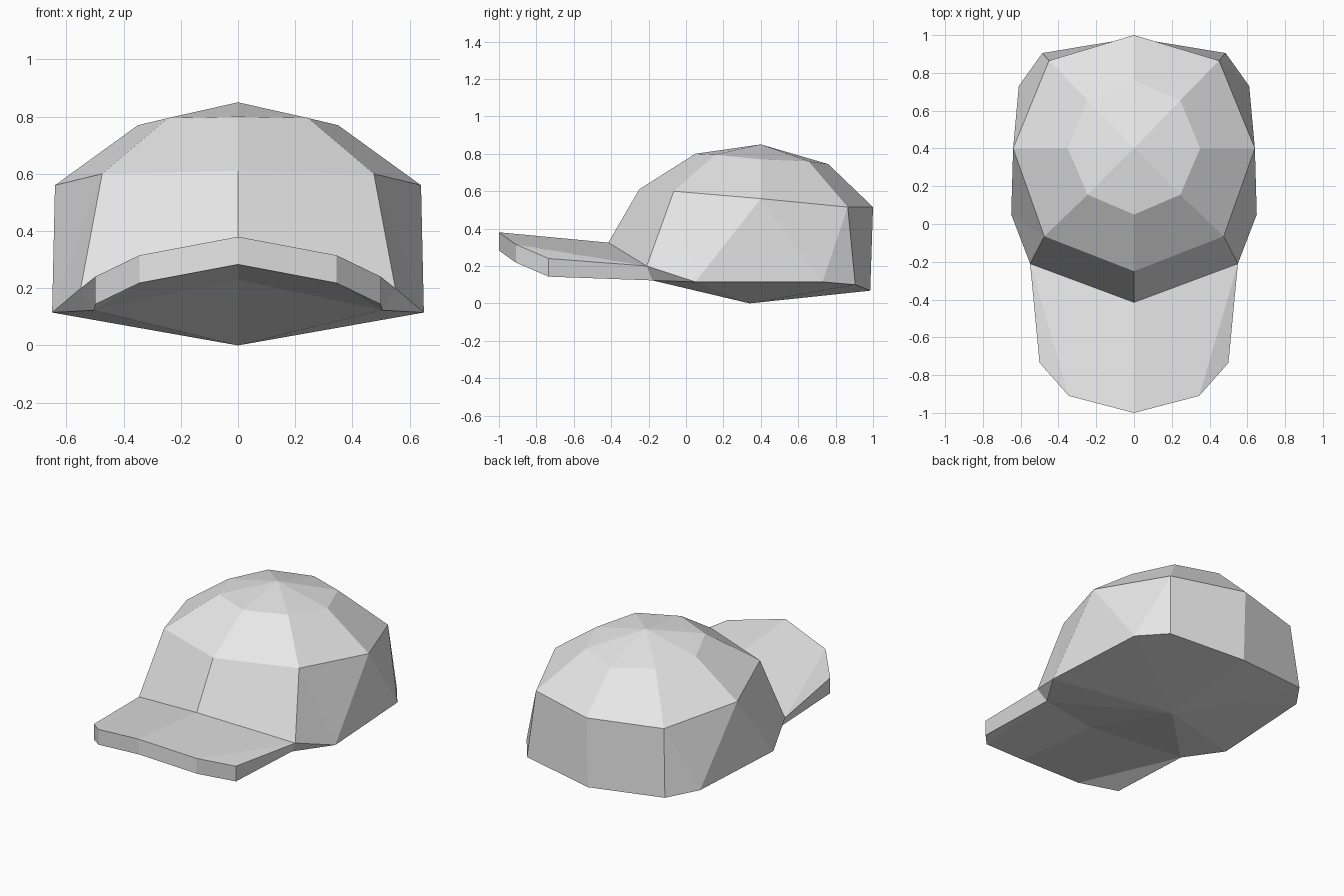
import bpy
import bmesh
from mathutils import Vector

# Remove the default cube
cube = bpy.data.objects.get("Cube")
if cube:
    bpy.data.objects.remove(cube, do_unlink=True)

# Single cloth colour
cloth = bpy.data.materials.new("light_grey_cloth")
cloth.use_nodes = True
grey = (0.8, 0.8, 0.8, 1)
cloth.diffuse_color = grey
cloth.node_tree.nodes["Principled BSDF"].inputs["Base Color"].default_value = grey


def build_mirrored(name, polygons):
    """Make a flat-shaded object from the +x half of its faces, mirrored in x."""
    bm = bmesh.new()
    for polygon in polygons:
        bm.faces.new([bm.verts.new(point) for point in polygon])
    bmesh.ops.remove_doubles(bm, verts=bm.verts[:], dist=0.001)
    geometry = bm.verts[:] + bm.edges[:] + bm.faces[:]
    bmesh.ops.mirror(bm, geom=geometry, axis="X", merge_dist=0.001)
    bmesh.ops.remove_doubles(bm, verts=bm.verts[:], dist=0.001)
    bmesh.ops.recalc_face_normals(bm, faces=bm.faces[:])
    mesh = bpy.data.meshes.new(name)
    bm.to_mesh(mesh)
    bm.free()
    mesh.materials.append(cloth)
    obj = bpy.data.objects.new(name, mesh)
    bpy.context.scene.collection.objects.link(obj)
    return obj


def bridge(first, second):
    """Quads between two rows of points of equal length."""
    return [(first[i], first[i + 1], second[i + 1], second[i])
            for i in range(len(first) - 1)]


def fan(centre, row):
    """Triangles from one point to each step of a row."""
    return [(centre, row[i], row[i + 1]) for i in range(len(row) - 1)]


# Crown rows, each running from the front seam to the back seam
apex = (0, 0.4, 0.85)
upper_row = [(0, 0.05, 0.8), (0.245, 0.155, 0.795), (0.35, 0.4, 0.77),
             (0.245, 0.655, 0.76), (0, 0.76, 0.745)]
middle_row = [(0, -0.25, 0.61), (0.475, -0.065, 0.6), (0.64, 0.4, 0.56),
              (0.45, 0.865, 0.515), (0, 1, 0.515)]

# Lower edge: where the brim joins, then round the side to the back
root_top = [(0, -0.415, 0.325), (0.55, -0.21, 0.2)]
root_under = [(0, -0.39, 0.23), (0.505, -0.18, 0.123)]
side_front = (0.65, 0.05, 0.115)
side_back = (0.61, 0.73, 0.115)
rear_corner = (0.485, 0.905, 0.1)
rear = (0, 0.985, 0.068)
under_centre = (0, 0.34, 0)

front, front_corner, side, back_corner, back = middle_row

# Top of the crown
crown_faces = fan(apex, upper_row) + bridge(upper_row, middle_row)

# Crown wall
crown_faces += bridge([front, front_corner], root_top)
crown_faces += [
    (front_corner, root_top[1], side_front),
    (front_corner, side_front, side),
    (side, side_front, side_back),
    (side, side_back, back_corner),
    (back_corner, side_back, rear_corner),
    (back_corner, rear_corner, rear, back),
    (root_top[1], root_under[1], side_front),
]

# Shallow closed underside
crown_faces += fan(under_centre, root_under + [side_front, side_back, rear_corner, rear])
build_mirrored("crown", crown_faces)

# Brim: upper and lower outline from the front tip round to the root
brim_edge = [(0, -1, 0.38), (0.345, -0.91, 0.315), (0.5, -0.735, 0.24)]
drop = Vector((0, 0, -0.097))
brim_under = [tuple(Vector(point) + drop) for point in brim_edge]


def brim_sheet(root, edge):
    return [(root[0], root[1], edge[1], edge[0]), (root[1], edge[2], edge[1])]


brim_faces = brim_sheet(root_top, brim_edge) + brim_sheet(root_under, brim_under)
brim_faces += bridge(brim_edge + [root_top[1]], brim_under + [root_under[1]])
build_mirrored("brim", brim_faces)
